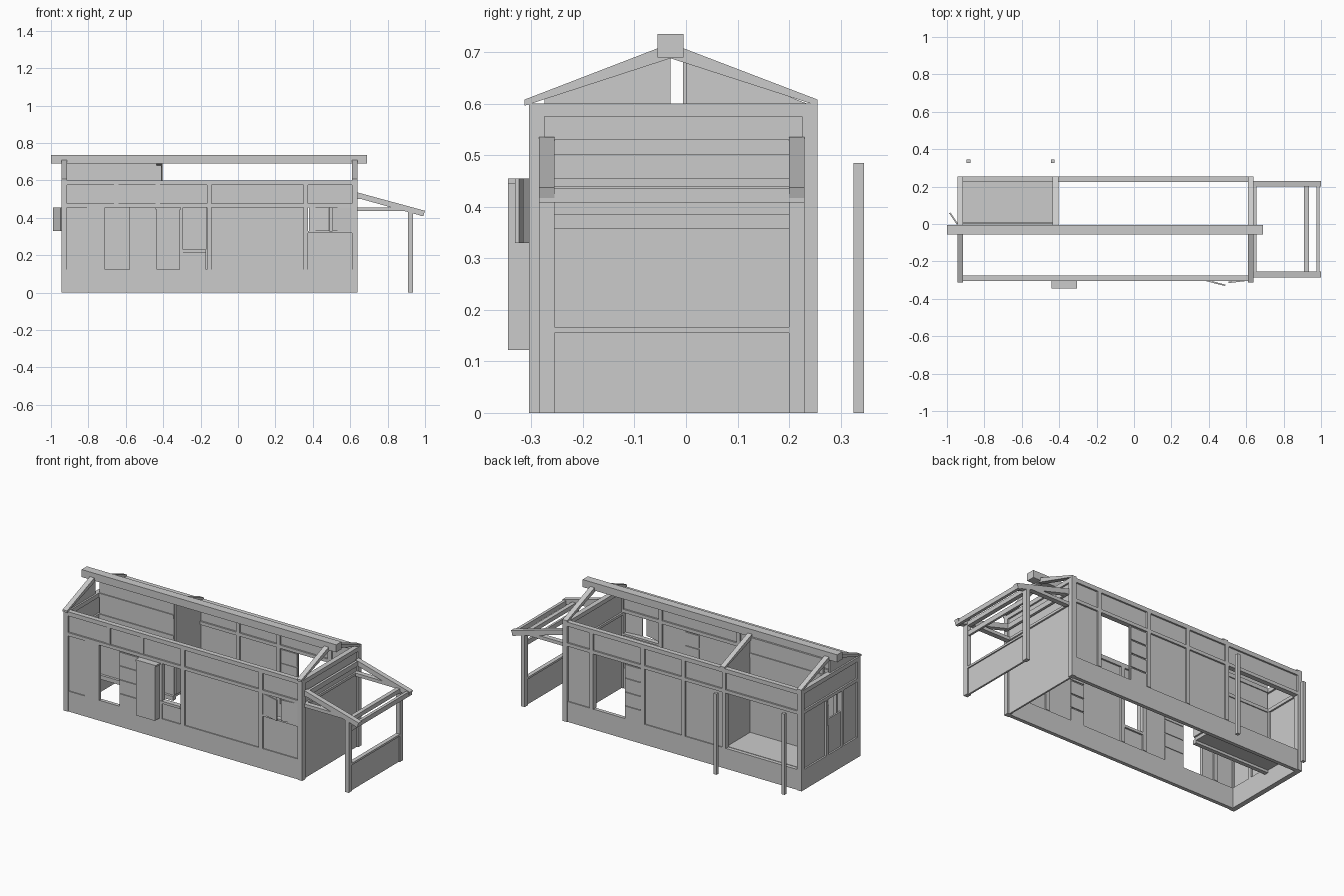
import bpy
import bmesh
from mathutils import Vector

default_cube = bpy.data.objects.get("Cube")
if default_cube:
    bpy.data.objects.remove(default_cube, do_unlink=True)

grey = bpy.data.materials.new("plain grey")
grey.use_nodes = True
grey.diffuse_color = (0.6, 0.6, 0.6, 1)
grey.node_tree.nodes["Principled BSDF"].inputs["Base Color"].default_value = grey.diffuse_color


def finish(name, bm):
    bmesh.ops.recalc_face_normals(bm, faces=bm.faces)
    mesh = bpy.data.meshes.new(name)
    bm.to_mesh(mesh)
    bm.free()
    mesh.materials.append(grey)
    obj = bpy.data.objects.new(name, mesh)
    bpy.context.collection.objects.link(obj)
    return obj


def part(name, *boxes):
    """One object made of boxes, each given as x, y and z ranges."""
    bm = bmesh.new()
    for ranges in boxes:
        verts = bmesh.ops.create_cube(bm, size=1)["verts"]
        for v in verts:
            v.co = Vector([lo + (c + 0.5) * (hi - lo) for c, (lo, hi) in zip(v.co, ranges)])
    return finish(name, bm)


def prism(name, axis, span, profile):
    """Extrude a profile along x, y or z."""
    bm = bmesh.new()

    def place(along, point):
        co = list(point)
        co.insert("xyz".index(axis), along)
        return bm.verts.new(co)

    face = bm.faces.new([place(span[0], p) for p in profile])
    new = bmesh.ops.extrude_face_region(bm, geom=[face])["geom"]
    shift = Vector((0, 0, 0))
    shift["xyz".index(axis)] = span[1] - span[0]
    bmesh.ops.translate(bm, vec=shift, verts=[e for e in new if isinstance(e, bmesh.types.BMVert)])
    return finish(name, bm)


# Main outline and heights
right_end, left_end = -0.945, 0.64
front, back = -0.305, 0.255
thick = 0.03
sill, rail_low, rail_high, plate, eave = 0.122, 0.455, 0.475, 0.575, 0.6
ridge_z, ridge_y = 0.71, -0.03
front_frame, back_frame = (front, front + thick), (back - thick, back)
front_sheet, back_sheet = (front + 0.01, front + 0.02), (back - 0.02, back - 0.01)
right_frame, left_frame = (right_end, right_end + thick), (left_end - thick, left_end)
right_sheet = (right_end + 0.01, right_end + 0.02)
left_sheet = (left_end - 0.02, left_end - 0.01)
length = (right_end + thick, left_end - thick)
depth = (front + thick, back - thick)
lower, upper, tall = (sill, rail_low), (rail_high, plate), (0, eave)

# Corner posts
part("corner_posts", *[(x, y, tall) for x in (right_frame, left_frame) for y in (front_frame, back_frame)])

# Long walls: plinth, rails and studs
for side, frame, sheet in (("front", front_frame, front_sheet), ("back", back_frame, back_sheet)):
    inner = (frame[0] + 0.004, frame[1] - 0.004)
    part(side + "_plinth", (length, inner, (0, sill)))
    part(side + "_rails", (length, frame, (rail_low, rail_high)), (length, frame, (plate, eave)))
    part(side + "_upper_panels", (length, sheet, upper))

def studs(name, frame, centres, heights):
    part(name, *[((x - 0.012, x + 0.012), frame, heights) for x in centres])

studs("front_studs", front_frame, (-0.155, 0.363), (sill, plate))
studs("back_studs", back_frame, (-0.43, -0.16, 0.11, 0.45), (sill, plate))
studs("front_upper_studs", (front + 0.005, front + thick), (-0.65, -0.43), upper)
studs("front_lower_studs", (front + 0.004, front + thick), (-0.795, -0.305), lower)

# Front wall panels, leaving three window openings
casement = (0.33, rail_low)
part("front_lower_panels",
     ((length[0], -0.71), front_sheet, lower),
     ((-0.58, -0.3), front_sheet, lower),
     ((-0.3, -0.17), front_sheet, (sill, 0.23)),
     ((-0.145, 0.355), front_sheet, lower),
     ((0.37, length[1]), front_sheet, (sill, casement[0])))
part("window_sills",
     ((-0.3, -0.17), front_frame, (0.215, 0.23)),
     ((0.37, length[1]), front_frame, (0.318, casement[0])))
part("front_shutter", ((-0.785, -0.71), (front + 0.003, front + 0.01), lower))

# Back wall panels, leaving the porch and one doorway open
part("back_lower_panels",
     ((-0.42, 0.235), back_sheet, lower),
     ((0.44, length[1]), back_sheet, lower))

# Stacked boards beside the openings
def boards(name, x, y, count=4):
    step = (rail_low - sill) / count
    part(name, *[(x, y, (sill + i * step, sill + (i + 1) * step - 0.008)) for i in range(count)])

boards("front_boards", (-0.575, -0.45), (front + 0.004, front + 0.024))
boards("back_boards", (0.125, 0.23), (back - 0.024, back - 0.004))
boards("front_middle_boards", (0.11, 0.2), (front + 0.02, front + 0.026))

# Outside cupboard
part("cupboard", ((-0.435, -0.31), (-0.345, front + 0.01), lower))
part("cupboard_lid", ((-0.44, -0.305), (-0.345, front + 0.01), (0.445, rail_low)))

# Left end wall
part("left_end_wall", (left_sheet, depth, (0, plate)))
part("left_end_rails", (left_frame, depth, (0.44, rail_low)), (left_frame, depth, (plate, eave)))

# Right end wall with a small window
window = (-0.13, 0.0)
part("right_end_wall",
     (right_sheet, depth, (0, casement[0])),
     (right_sheet, depth, (rail_low, plate)),
     (right_sheet, (depth[0], window[0]), casement),
     (right_sheet, (window[1], depth[1]), casement))
part("right_end_rails",
     (right_frame, depth, (0, sill)),
     (right_frame, depth, (rail_low, rail_high)),
     (right_frame, depth, (plate, eave)),
     *[(right_frame, (y - 0.01, y + 0.01), lower) for y in (window[0] - 0.01, window[1] + 0.01)])

# Open window leaves
def leaf(name, start, end):
    a, b = Vector(start), Vector(end)
    side = Vector((a.y - b.y, b.x - a.x)).normalized() * 0.004
    prism(name, "z", casement, [a - side, b - side, b + side, a + side])

leaf("front_leaf_right", (0.38, -0.3), (0.488, -0.328))
leaf("front_leaf_left", (0.608, -0.3), (0.505, -0.312))
leaf("end_leaf", (right_end, 0), (-0.985, 0.06))

# Recessed porch at the back: floor, two inner walls and free posts
porch_x = (right_end + thick, -0.42)
part("porch_floor", (porch_x, (0, back - thick), (sill - 0.02, sill)))
part("porch_floor_beam", (porch_x, (-0.015, 0.01), (sill - 0.035, sill - 0.01)))
part("porch_back_wall", (porch_x, (-0.006, 0.006), (sill, 0.692)))
part("porch_wall_rails",
     (porch_x, (-0.012, 0.012), (rail_low, rail_high)),
     (porch_x, (-0.012, 0.012), (plate, eave)))
prism("porch_side_wall", "x", (-0.43, -0.41),
      [(0, sill), (back_sheet[0], sill), (back_sheet[0], eave), (0, 0.692)])
part("porch_posts", *[((x - 0.01, x + 0.01), (0.325, 0.345), (0, 0.485)) for x in (-0.885, -0.434)])

# Roof: ridge beam, rafters and the filled half gable
part("ridge_beam", ((-1, 0.69), (-0.055, -0.005), (0.69, 0.735)))

def rafter(name, x, foot):
    drop = 0.022
    prism(name, "x", x, [(foot, eave + 0.008), (ridge_y, ridge_z + 0.007),
                         (ridge_y, ridge_z - drop), (foot, eave - 0.004)])

for label, x in (("right", right_frame), ("left", left_frame)):
    rafter(label + "_front_rafter", x, front - 0.008)
    rafter(label + "_back_rafter", x, back)
rafter("porch_rafter", (-0.435, -0.405), back)
prism("half_gable", "x", right_sheet,
      [(front + thick, eave), (ridge_y, eave), (ridge_y, 0.69), (front + thick, eave + 0.01)])

# Lean-to frame on the left end
sides = ((-0.285, -0.255), (0.2, 0.23))
post_x = (0.91, 0.935)
for label, y in zip(("front", "back"), sides):
    prism("lean_to_rafter_" + label, "y", y,
          [(left_end, 0.535), (1, 0.437), (0.99, 0.408), (left_end, 0.505)])
    part("lean_to_post_" + label, (post_x, y, (0, 0.43)))
    part("lean_to_tie_" + label, ((left_end, post_x[0]), y, (0.435, rail_low)))
span = (sides[0][0], sides[1][1])
part("lean_to_beams",
     (post_x, span, (0.415, 0.44)),
     ((0.975, 0.993), span, (0.408, 0.436)),
     ((left_end, left_end + 0.015), span, (0.5, 0.53)),
     ((0.917, 0.93), span, (0.357, 0.385)))
part("lean_to_parapet",
     ((0.917, 0.928), span, (0, 0.155)),
     (post_x, span, (0.155, 0.167)))
